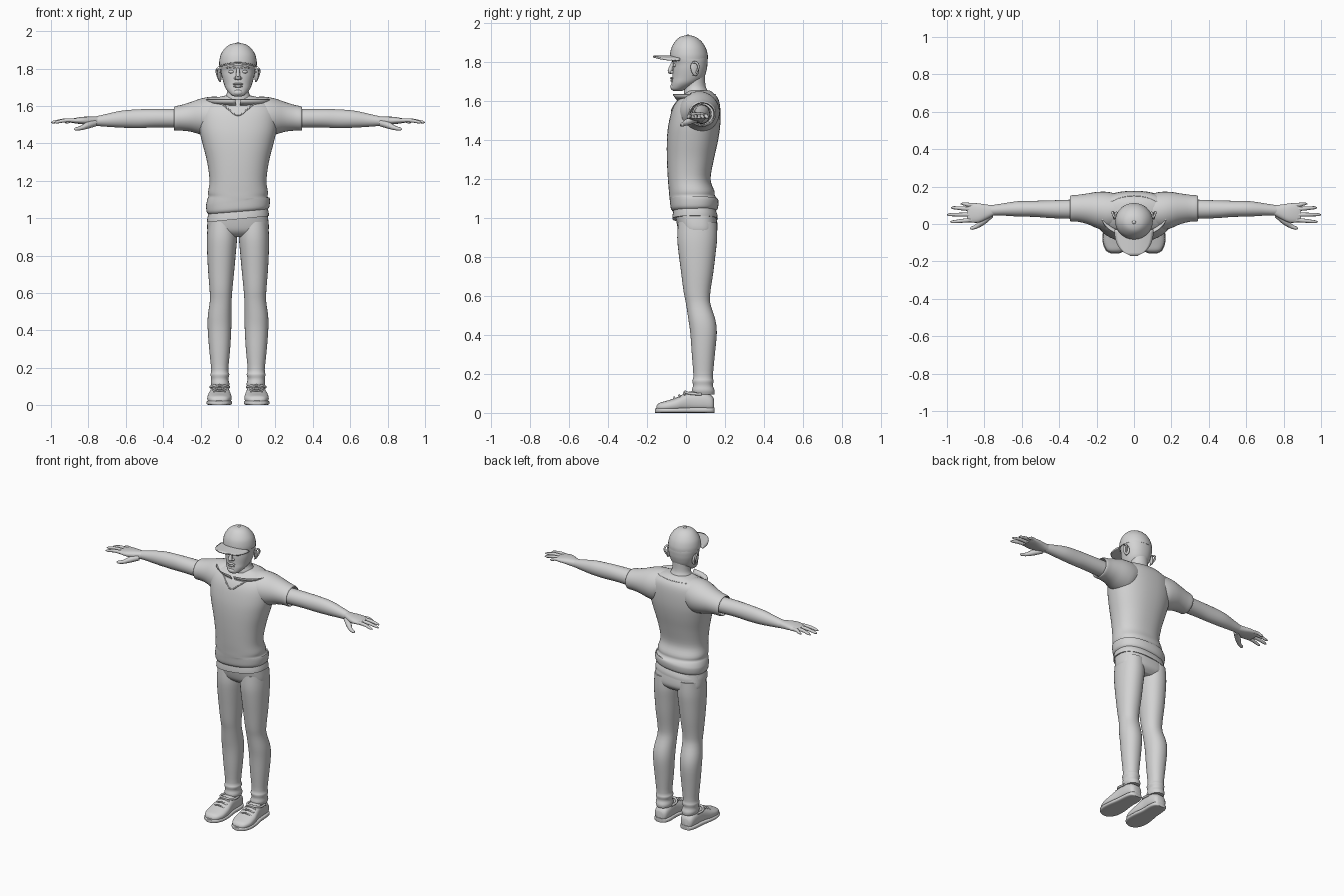
import bpy, bmesh, math
from mathutils import Vector

grey = bpy.data.materials.new("plain_grey")
grey.diffuse_color = (0.65, 0.65, 0.65, 1)


def finish(ob, angle=50):
    ob.data.materials.clear()
    ob.data.materials.append(grey)
    bpy.ops.object.select_all(action='DESELECT')
    ob.select_set(True)
    bpy.context.view_layer.objects.active = ob
    bpy.ops.object.shade_smooth_by_angle(angle=math.radians(angle))
    return ob


def from_bmesh(name, bm, angle=50):
    bmesh.ops.recalc_face_normals(bm, faces=bm.faces)
    me = bpy.data.meshes.new(name)
    bm.to_mesh(me)
    bm.free()
    ob = bpy.data.objects.new(name, me)
    bpy.context.collection.objects.link(ob)
    return finish(ob, angle)


def spline(a, b, c, d, t):
    return 0.5 * (2*b + (c-a)*t + (2*a-5*b+4*c-d)*t*t + (3*b-a-3*c+d)*t**3)


def loft(name, axis, rings, n=32, p=2.0, s=1, sub=4, caps=True, tilt=None):
    """Rings are (position, low1, high1, low2, high2) across the given axis."""
    k, dense = len(rings), []
    for i in range(k - 1):
        q = [rings[max(i-1, 0)], rings[i], rings[i+1], rings[min(i+2, k-1)]]
        dense += [[spline(*v, j/sub) for v in zip(*q)] for j in range(sub)]
    dense.append(rings[-1])
    bm, loops = bmesh.new(), []
    for t, a0, a1, b0, b1 in dense:
        loop = []
        for j in range(n):
            an = 2*math.pi*j/n
            c, d = math.cos(an), math.sin(an)
            u = (a0+a1)/2 + (a1-a0)/2*math.copysign(abs(c)**(2/p), c)
            v = (b0+b1)/2 + (b1-b0)/2*math.copysign(abs(d)**(2/p), d)
            co = {'x': (t, u, v), 'y': (u, t, v), 'z': (u, v, t)}[axis]
            z = max(co[2], 0)
            if tilt and z < tilt[0]:
                z += tilt[1]*co[0]
            loop.append(bm.verts.new((s*co[0], co[1], z)))
        loops.append(loop)
    for la, lb in zip(loops, loops[1:]):
        for j in range(n):
            bm.faces.new((la[j], la[(j+1) % n], lb[(j+1) % n], lb[j]))
    if caps:
        bm.faces.new(loops[0])
        bm.faces.new(loops[-1])
    return from_bmesh(name, bm)


def ball(name, loc, size, rot=(0, 0, 0)):
    bpy.ops.mesh.primitive_uv_sphere_add(segments=16, ring_count=10, location=loc, rotation=rot)
    ob = bpy.context.object
    ob.name, ob.scale = name, size
    return finish(ob)


def tube(name, pts, radii):
    cu = bpy.data.curves.new(name, 'CURVE')
    cu.dimensions, cu.bevel_depth, cu.bevel_resolution = '3D', 1, 3
    cu.use_fill_caps, cu.resolution_u = True, 5
    sp = cu.splines.new('BEZIER')
    sp.bezier_points.add(len(pts) - 1)
    for b, co, r in zip(sp.bezier_points, pts, radii):
        b.co, b.radius = co, r
        b.handle_left_type = b.handle_right_type = 'AUTO'
    ob = bpy.data.objects.new(name, cu)
    bpy.context.collection.objects.link(ob)
    bpy.ops.object.select_all(action='DESELECT')
    ob.select_set(True)
    bpy.context.view_layer.objects.active = ob
    bpy.ops.object.convert(target='MESH')
    return finish(bpy.context.object)


# Shirt body with a gathered hem
shirt = loft("shirt", 'z', [
    (1.035, -.158, .158, -.068, .15), (1.05, -.168, .168, -.078, .163),
    (1.09, -.17, .17, -.083, .166), (1.115, -.158, .158, -.086, .148),
    (1.14, -.16, .16, -.088, .145), (1.20, -.152, .152, -.093, .126),
    (1.30, -.165, .165, -.098, .143), (1.40, -.19, .19, -.098, .165),
    (1.48, -.208, .208, -.09, .176), (1.56, -.21, .21, -.07, .176),
    (1.61, -.19, .19, -.04, .166), (1.64, -.13, .13, -.002, .142),
    (1.655, -.07, .07, .01, .12)], n=48, p=2.3, tilt=(1.1, .08))
loft("undershirt", 'z', [(.995, -.166, .166, -.07, .163), (1.02, -.163, .163, -.068, .16),
                         (1.07, -.15, .15, -.06, .14)], p=2.4, n=40, tilt=(1.1, .1))
# Trouser seat
loft("trouser_seat", 'z', [(.90, -.13, .13, .0, .13), (.925, -.158, .158, -.03, .156),
                           (.96, -.165, .165, -.045, .162), (1.04, -.155, .155, -.06, .15)],
     p=2.6, n=40)

# Neck, head and cap
loft("neck", 'z', [(1.60, -.085, .085, -.01, .13), (1.645, -.07, .07, -.01, .115),
                   (1.68, -.057, .057, -.005, .1), (1.74, -.06, .06, -.01, .098)])
loft("head", 'z', [
    (1.652, -.022, .022, -.066, -.02), (1.662, -.04, .04, -.075, .0),
    (1.69, -.064, .064, -.074, .055), (1.72, -.076, .076, -.07, .092),
    (1.76, -.087, .087, -.068, .106), (1.79, -.092, .092, -.066, .11),
    (1.82, -.095, .095, -.073, .11), (1.86, -.09, .09, -.07, .1)], p=2.2)
loft("cap", 'z', [
    (1.815, -.1, .1, -.082, .112), (1.84, -.1, .1, -.082, .111),
    (1.875, -.092, .092, -.074, .1), (1.905, -.073, .073, -.056, .08),
    (1.925, -.05, .05, -.036, .056), (1.934, -.025, .025, -.014, .034),
    (1.936, -.004, .004, .006, .014)])
ball("cap_button", (0, .01, 1.935), (.01, .01, .006))

# Cap brim: a thin drooping tongue
bm, rows = bmesh.new(), []
for i in range(9):
    f = i / 8
    y = -.03 - .14*f
    w = .105*math.sqrt(max(1 - f**2.3, .035))
    rows.append([bm.verts.new((w*j/6, y, 1.836 - .004*f - .022*(w*j/6/.105)**2))
                 for j in range(-6, 7)])
for ra, rb in zip(rows, rows[1:]):
    for j in range(12):
        bm.faces.new((ra[j], ra[j+1], rb[j+1], rb[j]))
brim = from_bmesh("cap_brim", bm)
mod = brim.modifiers.new("thickness", 'SOLIDIFY')
mod.thickness = .008

# Facial features
tube("nose_bridge", [(0, -.066, 1.80), (0, -.076, 1.775), (0, -.083, 1.753)], [.008, .010, .013])
ball("nose_tip", (0, -.08, 1.75), (.014, .013, .011))
ball("upper_lip", (0, -.07, 1.717), (.028, .012, .006))
ball("lower_lip", (0, -.07, 1.705), (.024, .011, .007))
ball("chin", (0, -.062, 1.672), (.028, .019, .018))
for s in (1, -1):
    ball("nostril", (s*.013, -.07, 1.748), (.009, .012, .008))
    ball("eye", (s*.034, -.053, 1.783), (.017, .014, .010))
    tube("eyebrow", [(s*.014, -.068, 1.803), (s*.038, -.066, 1.809), (s*.064, -.05, 1.802)],
         [.004, .006, .003])
    ball("ear", (s*.099, .045, 1.765), (.010, .022, .037), (.25, 0, s*.35))
    tube("ear_rim", [(s*.096, .03, 1.78), (s*.108, .042, 1.799), (s*.114, .062, 1.785),
                     (s*.105, .055, 1.75), (s*.093, .037, 1.73)], [.005, .006, .006, .005, .004])

# Standing collar, split at the front
bm, prev = bmesh.new(), None
for i in range(41):
    a = -math.pi/2 + .08 + (2*math.pi - .16)*i/40
    c, d = math.cos(a), math.sin(a)
    pair = [bm.verts.new((.172*c, .042 + .108*d, 1.636)),
            bm.verts.new((.145*c, .045 + .09*d, 1.606))]
    if prev:
        bm.faces.new((prev[0], pair[0], pair[1], prev[1]))
    prev = pair
collar = from_bmesh("collar", bm)
mod = collar.modifiers.new("thickness", 'SOLIDIFY')
mod.thickness = .004

# Neckline seam laid on the chest
bpy.context.view_layer.update()
seam = []
for x, z in ((-.085, 1.61), (-.045, 1.578), (0, 1.55), (.045, 1.578), (.085, 1.61)):
    hit, loc, _, _ = shirt.ray_cast(Vector((x, -1, z)), Vector((0, 1, 0)))
    seam.append(loc if hit else Vector((x, -.05, z)))
tube("neckline_seam", seam, [.004]*5)

for s in (1, -1):
    # Sleeve, its end turned back inside
    loft("sleeve", 'x', [
        (.06, .0, .15, 1.50, 1.645), (.13, -.035, .17, 1.44, 1.65),
        (.19, -.025, .172, 1.445, 1.642), (.25, .0, .163, 1.462, 1.622),
        (.30, .012, .156, 1.468, 1.606), (.337, .014, .153, 1.468, 1.598),
        (.339, .022, .145, 1.476, 1.59), (.30, .026, .142, 1.48, 1.588)], s=s, sub=3)
    # Bare arm
    loft("arm", 'x', [
        (.20, .03, .135, 1.48, 1.58), (.34, .028, .13, 1.484, 1.584),
        (.45, .032, .126, 1.485, 1.584), (.53, .038, .124, 1.482, 1.582),
        (.62, .04, .122, 1.484, 1.575), (.70, .045, .11, 1.489, 1.558),
        (.765, .046, .1, 1.494, 1.543)], n=24, s=s)
    # Hand
    loft("palm", 'x', [
        (.75, .046, .1, 1.494, 1.543), (.79, .025, .104, 1.497, 1.543),
        (.83, .008, .11, 1.502, 1.542), (.87, .008, .112, 1.507, 1.536),
        (.893, .015, .106, 1.511, 1.53)], n=24, p=2.4, s=s)
    fingers = (("little_finger", .1, .922, .108), ("ring_finger", .079, .975, .087),
               ("middle_finger", .05, .996, .05), ("index_finger", .022, .978, .012))
    for name, y0, x1, y1 in fingers:
        tube(name, [(s*.86, y0, 1.522), (s*(.86+x1)/2, (y0+y1)/2, 1.523),
                    (s*(x1-.01), y1, 1.514), (s*(x1+.004), y1, 1.511)],
             [.0115, .0105, .008, .003])
    tube("thumb", [(s*.765, .05, 1.508), (s*.805, .015, 1.496), (s*.84, -.012, 1.482),
                   (s*.868, -.023, 1.477), (s*.876, -.026, 1.476)],
         [.018, .018, .0115, .009, .003])

    # Trouser leg with a bunched cuff
    loft("trouser_leg", 'z', [
        (.095, .05, .138, .035, .145), (.115, .046, .145, .03, .147),
        (.14, .052, .143, .036, .138), (.165, .046, .147, .032, .142),
        (.19, .052, .143, .038, .138), (.30, .042, .154, .03, .148),
        (.41, .036, .162, .022, .158), (.48, .035, .161, .012, .15),
        (.56, .034, .15, .0, .125), (.62, .03, .152, -.012, .125),
        (.72, .02, .16, -.025, .14), (.82, .011, .165, -.038, .152),
        (.90, .005, .166, -.045, .16), (.98, .01, .16, -.04, .158)], p=2.15, s=s, sub=3)

    # Shoe, sole and laces
    loft("shoe", 'y', [
        (-.152, .078, .125, .012, .035), (-.138, .055, .147, .008, .05),
        (-.10, .037, .163, .006, .062), (-.05, .035, .163, .006, .078),
        (-.01, .04, .155, .006, .098), (.03, .045, .148, .006, .112),
        (.09, .046, .144, .006, .11), (.13, .053, .137, .008, .09),
        (.144, .068, .122, .012, .07)], p=2.5, s=s, n=28)
    loft("sole", 'y', [
        (-.158, .08, .122, 0, .022), (-.142, .053, .15, 0, .026),
        (-.10, .034, .167, 0, .026), (-.04, .033, .166, 0, .026),
        (.03, .042, .154, 0, .028), (.10, .042, .148, 0, .028),
        (.135, .052, .138, 0, .028), (.147, .07, .12, 0, .028)], p=4, s=s, n=28)
    for y, z in ((-.06, .075), (-.035, .087), (-.01, .099)):
        tube("lace", [(s*.06, y+.005, z-.008), (s*.098, y, z+.004), (s*.138, y+.005, z-.008)],
             [.005]*3)
    tube("shoe_collar", [(s*.05, .08, .095), (s*.055, .02, .1), (s*.098, -.005, .108),
                         (s*.141, .02, .1), (s*.144, .08, .095)], [.007]*5)
